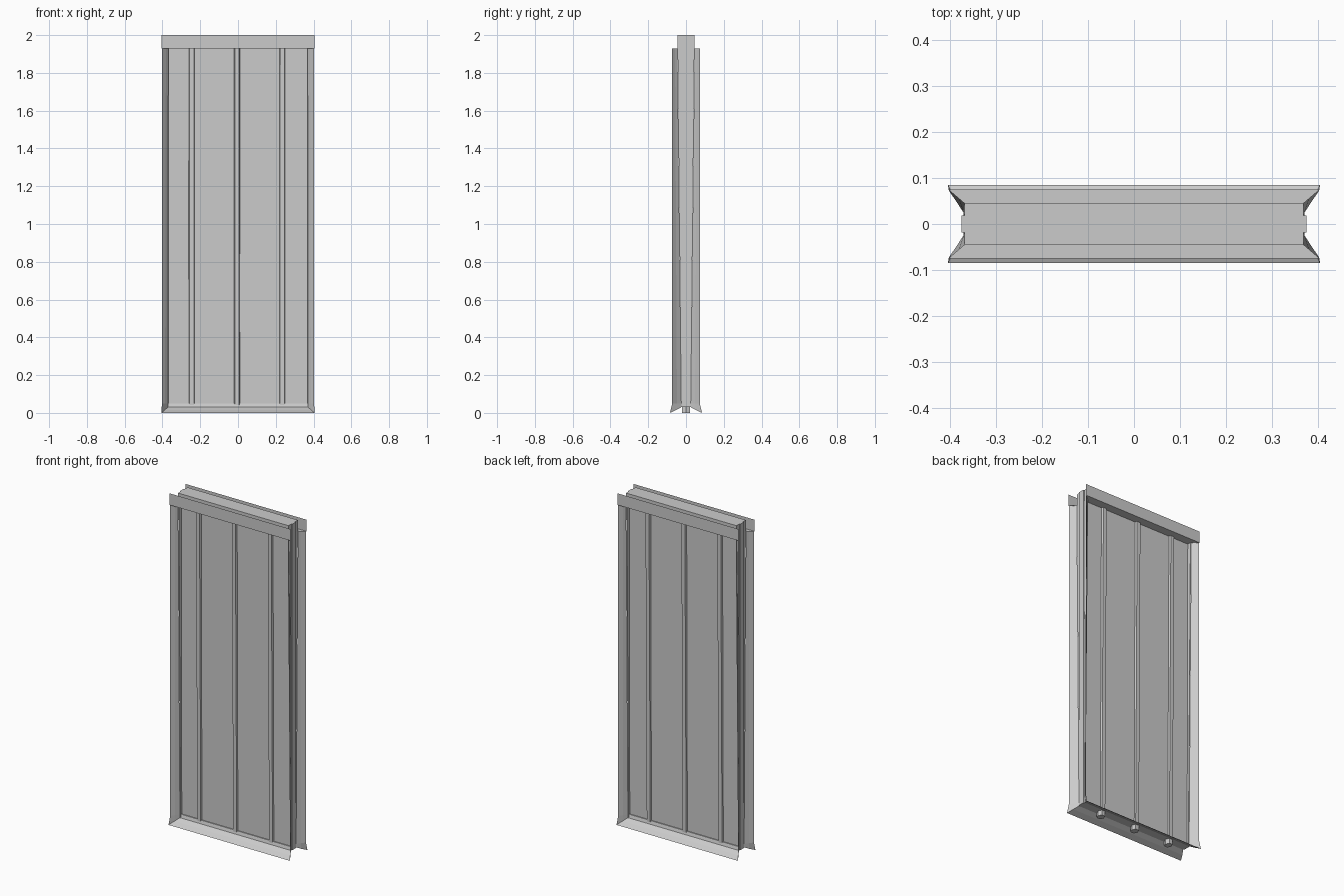
import bpy, bmesh

if "Cube" in bpy.data.objects:
    bpy.data.objects.remove(bpy.data.objects["Cube"])


def make(name, verts, faces):
    me = bpy.data.meshes.new(name)
    me.from_pydata(verts, [], faces)
    bm = bmesh.new()
    bm.from_mesh(me)
    bmesh.ops.recalc_face_normals(bm, faces=bm.faces)
    bm.to_mesh(me)
    bm.free()
    ob = bpy.data.objects.new(name, me)
    bpy.context.collection.objects.link(ob)
    return ob


def mirrored(ob, x=False, y=False):
    m = ob.modifiers.new("mirror", 'MIRROR')
    m.use_axis = (x, y, False)
    return ob


def prism(name, bottom, top, z0, z1):
    """Closed bar between two xy outlines."""
    n = len(bottom)
    verts = [(x, y, z0) for x, y in bottom] + [(x, y, z1) for x, y in top]
    faces = [tuple(range(n)), tuple(range(n, 2 * n))]
    faces += [(i, (i + 1) % n, n + (i + 1) % n, n + i) for i in range(n)]
    return make(name, verts, faces)


def rect(x0, x1, y):
    return [(x0, -y), (x1, -y), (x1, y), (x0, y)]


def hexagon(cx, w, d):
    return [(cx - w, 0), (cx - w * .55, -d), (cx + w * .55, -d),
            (cx + w, 0), (cx + w * .55, d), (cx - w * .55, d)]


# recessed centre panel, slightly thicker at the top
prism("panel", rect(-.37, .37, .014), rect(-.37, .37, .022), .03, 1.93)

# head beam and bottom rail
prism("head_beam", rect(-.367, .367, .045), rect(-.367, .367, .045), 1.93, 2)
prism("bottom_rail", rect(-.37, .37, .025), rect(-.37, .37, .02), .03, .05)

# upright ribs running through the whole height
for i in (-1, 0, 1):
    cx = i * .24 - .005
    prism("rib", hexagon(cx, .021, .022), hexagon(cx, .021, .035), 0, 2)

# side stiles with a narrow locating strip on the outer face
mirrored(prism("stile", rect(.366, .371, .025), rect(.364, .369, .045), .03, 2), x=True)
mirrored(prism("edge_strip", rect(.368, .375, .018), rect(.366, .375, .018), .03, 2), x=True)

# splayed side flanges, gently bent, flaring out at the foot
rows = [((.371, .025), (.388, .052), (.405, .085), (.03, .015, 0)),
        ((.371, .025), (.386, .048), (.403, .073), (.05, .05, .05)),
        ((.369, .045), (.382, .058), (.403, .073), (1.93, 1.93, 1.93))]
verts = [(r[k][0], -r[k][1], r[3][k]) for r in rows for k in range(3)]
faces = [(r * 3 + k, r * 3 + k + 1, r * 3 + k + 4, r * 3 + k + 3)
         for r in range(2) for k in range(2)]
mirrored(make("side_flange", verts, faces), x=True, y=True)

# sloping foot flange, mitred into the side flanges
prof = [(.371, .025, .03), (.388, .052, .015), (.405, .085, 0)]
verts = [(s * x, -y, z) for x, y, z in prof for s in (-1, 1)]
mirrored(make("foot_flange", verts, [(0, 1, 3, 2), (2, 3, 5, 4)]), y=True)

# level ledge under the head beam with its upright flange
verts = [(s * x, -y, z) for x, y, z in
         ((.369, .02, 1.93), (.369, .045, 1.93), (.404, .075, 1.93), (.404, .075, 2))
         for s in (-1, 1)]
mirrored(make("head_flange", verts, [(0, 1, 3, 2), (2, 3, 5, 4), (4, 5, 7, 6)]), y=True)
